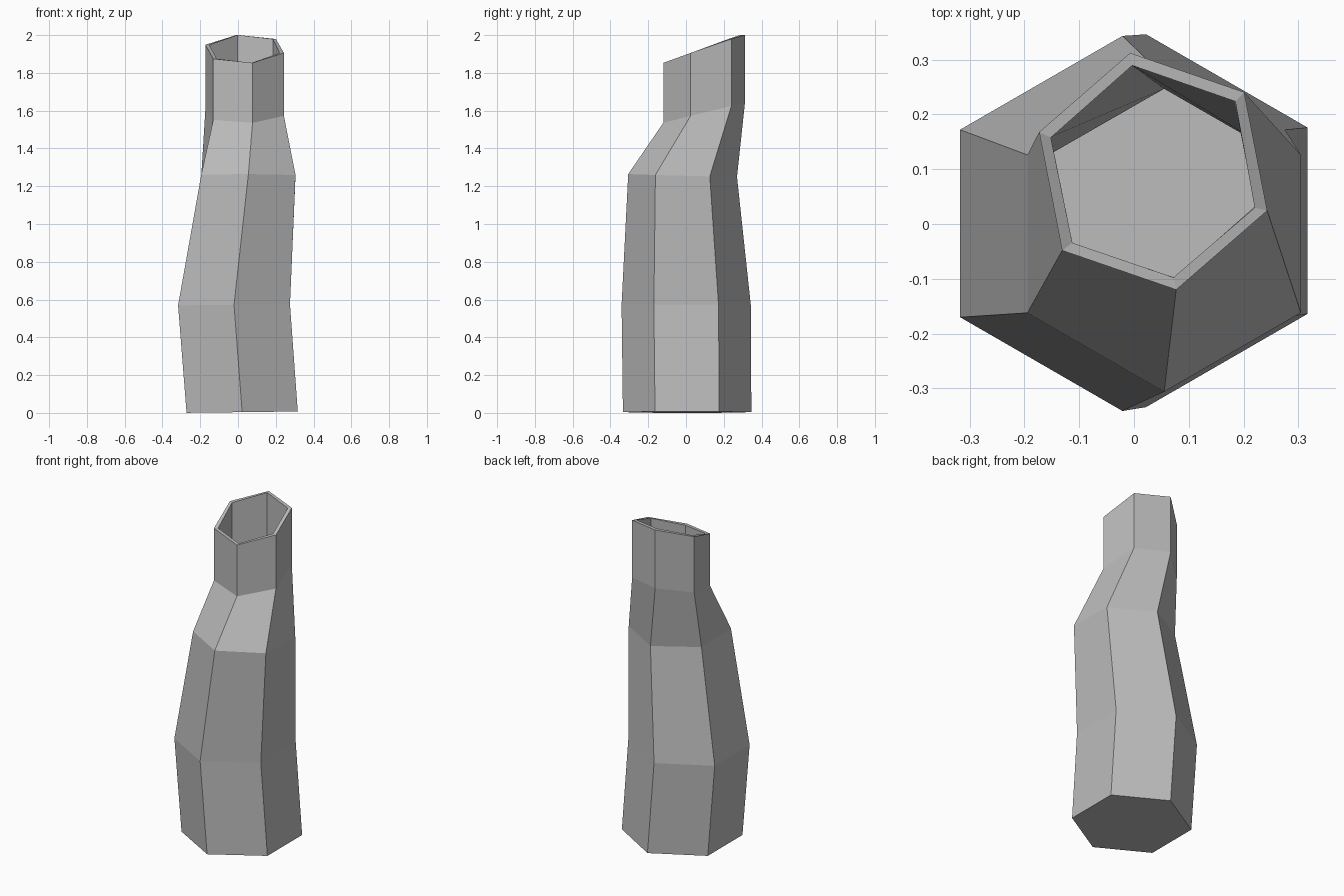
import bpy, bmesh, math

if "Cube" in bpy.data.objects:
    bpy.data.objects.remove(bpy.data.objects["Cube"])

# Hexagonal sections: centre x, y, z, radius, twist (deg), slope along x, slope along y
SECTIONS = [
    (0.022, 0.006, 0.004, 0.340, 0, 0.012, 0.0),
    (-0.021, 0.001, 0.572, 0.342, 0, 0.01, 0.0),
    (0.055, -0.018, 1.257, 0.288, 0, -0.005, -0.025),
    (0.035, 0.096, 1.588, 0.220, 11, 0.01, 0.244),
    (0.035, 0.096, 1.927, 0.220, 11, 0.015, 0.345),
]

bm = bmesh.new()
rings = []
for cx, cy, cz, r, twist, sx, sy in SECTIONS:
    ring = []
    for i in range(6):
        a = math.radians(-90 + twist + 60 * i)
        dx, dy = r * math.cos(a), r * math.sin(a)
        ring.append(bm.verts.new((cx + dx, cy + dy, cz + sx * dx + sy * dy)))
    rings.append(ring)

# Closed base and outer walls, open top
bm.faces.new(rings[0][::-1])
for lo, hi in zip(rings, rings[1:]):
    for i in range(6):
        j = (i + 1) % 6
        bm.faces.new((lo[i], lo[j], hi[j], hi[i]))

mesh = bpy.data.meshes.new("bent_chimney")
bm.to_mesh(mesh)
bm.free()
obj = bpy.data.objects.new("bent_chimney", mesh)
bpy.context.collection.objects.link(obj)

# Single plain grey
mat = bpy.data.materials.new("plain grey")
mat.diffuse_color = (0.5, 0.5, 0.5, 1)
mat.use_nodes = True
mat.node_tree.nodes["Principled BSDF"].inputs["Base Color"].default_value = mat.diffuse_color
mesh.materials.append(mat)

# Wall thickness, inwards
wall = obj.modifiers.new("wall", 'SOLIDIFY')
wall.thickness = 0.02
wall.offset = -1
wall.use_even_offset = True
